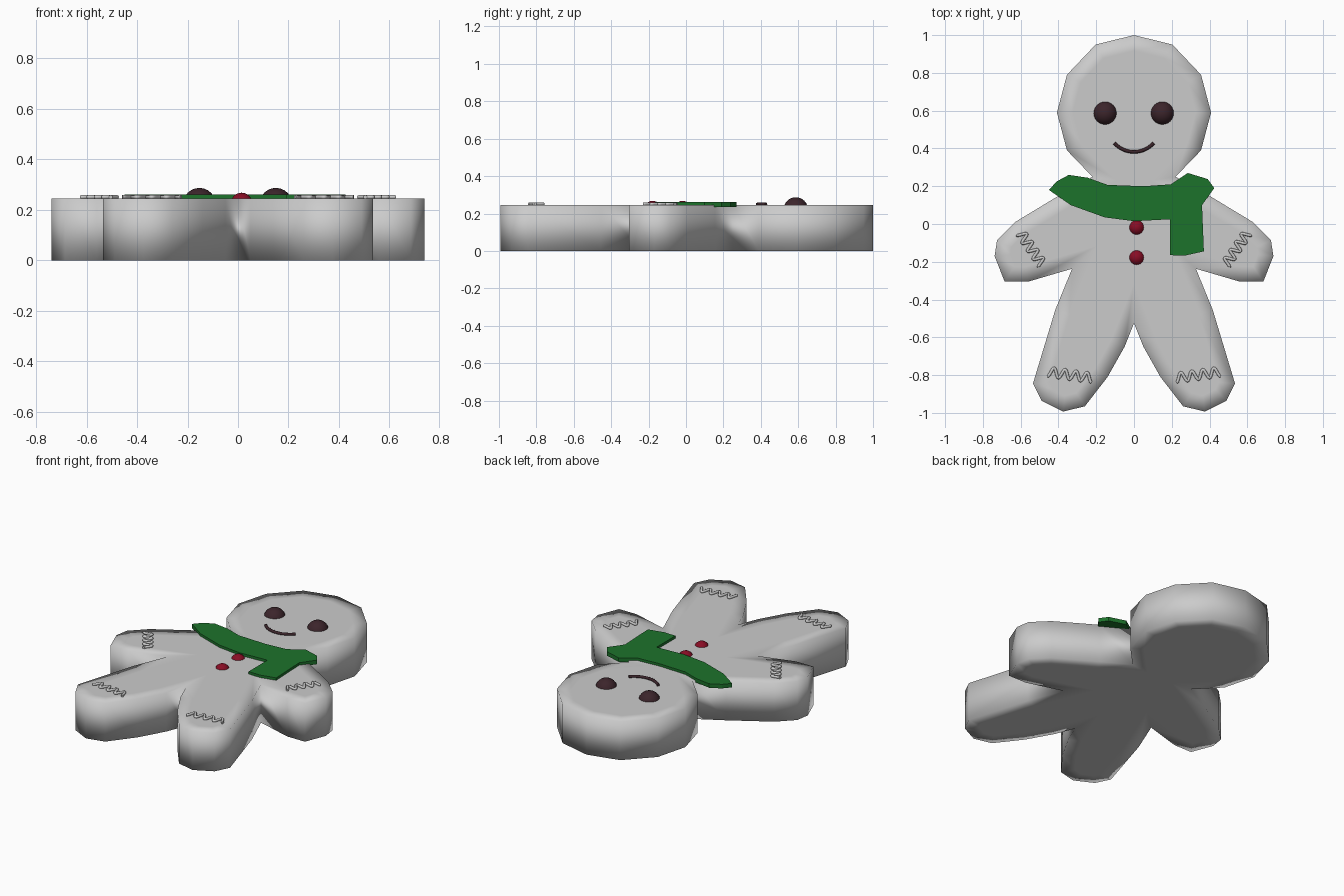
import bpy, bmesh, math
from mathutils import Vector

if "Cube" in bpy.data.objects:
    bpy.data.objects.remove(bpy.data.objects["Cube"])

TOP = 0.245


def material(name, rgb):
    m = bpy.data.materials.new(name)
    m.diffuse_color = (*rgb, 1)
    m.use_nodes = True
    m.node_tree.nodes["Principled BSDF"].inputs["Base Color"].default_value = m.diffuse_color
    return m


green = material("scarf_green", (0.012, 0.17, 0.024))
red = material("button_red", (0.25, 0.004, 0.018))
brown = material("icing_brown", (0.045, 0.018, 0.024))


def slab(name, pts, z0, z1, inset=0, smooth=False, mat=None):
    """Extrude a flat outline, optionally insetting both caps to soften shading."""
    bm = bmesh.new()
    face = bm.faces.new([bm.verts.new((x, y, z0)) for x, y in pts])
    ext = bmesh.ops.extrude_face_region(bm, geom=[face], use_keep_orig=True)
    bmesh.ops.translate(bm, vec=(0, 0, z1 - z0),
                        verts=[v for v in ext["geom"] if isinstance(v, bmesh.types.BMVert)])
    bmesh.ops.recalc_face_normals(bm, faces=bm.faces)
    if inset:
        for cap in [f for f in bm.faces if len(f.verts) > 4]:
            bmesh.ops.inset_region(bm, faces=[cap], thickness=inset, use_even_offset=True)
    for f in bm.faces:
        f.smooth = smooth
    me = bpy.data.meshes.new(name)
    bm.to_mesh(me)
    bm.free()
    ob = bpy.data.objects.new(name, me)
    bpy.context.collection.objects.link(ob)
    if mat:
        me.materials.append(mat)
    return ob


def dome(name, x, y, r, z, mat):
    bpy.ops.mesh.primitive_uv_sphere_add(segments=24, ring_count=12, radius=r, location=(x, y, z))
    ob = bpy.context.object
    ob.name = name
    bpy.ops.object.shade_smooth()
    ob.data.materials.append(mat)


def tube(name, pts, r, z, mat=None):
    cu = bpy.data.curves.new(name, "CURVE")
    cu.dimensions = "3D"
    cu.bevel_depth = r
    cu.bevel_resolution = 2
    cu.use_fill_caps = True
    sp = cu.splines.new("POLY")
    sp.points.add(len(pts) - 1)
    for p, (x, y) in zip(sp.points, pts):
        p.co = (x, y, z, 1)
    ob = bpy.data.objects.new(name, cu)
    bpy.context.collection.objects.link(ob)
    if mat:
        cu.materials.append(mat)


# cookie body: mirrored half outline
half = [(0, 1.0), (.203, .95), (.355, .79), (.408, .59), (.355, .39), (.22, .25),
        (.39, .155), (.63, .01), (.725, -.085), (.738, -.17), (.685, -.305), (.56, -.305),
        (.328, -.237), (.417, -.455), (.535, -.845), (.49, -.935), (.375, -.993),
        (.26, -.965), (.14, -.81), (.05, -.65), (0, -.525)]
outline = half + [(-x, y) for x, y in half[-2:0:-1]]
slab("cookie_body", outline, 0, TOP, inset=0.08, smooth=True)

# scarf with hanging end
scarf = [(-.45, .18), (-.41, .225), (-.345, .26), (-.245, .245), (-.14, .207), (.05, .2), (.195, .21),
         (.285, .27), (.39, .238), (.425, .19), (.36, .1), (.37, -.145), (.27, -.167),
         (.19, -.165), (.19, .025), (0, .015), (-.155, .035), (-.335, .1)]
slab("scarf", scarf, TOP - .01, TOP + .016, mat=green)

# eyes and buttons
for side, x in (("left", -.153), ("right", .15)):
    dome(side + "_eye", x, .587, .065, .222, brown)
for i, y in enumerate((-.018, -.178)):
    dome(f"button_{i + 1}", .014, y, .043, .225, red)

# smile
smile = []
for i in range(21):
    a = math.radians(-90 + 48 * (i / 10 - 1))
    smile.append((.14 * math.cos(a), .522 + .14 * math.sin(a)))
tube("smile", smile, .009, TOP + .005, brown)


# wavy icing on arms and legs
def wave(a, b, amp, cycles, n=72):
    a, b = Vector(a), Vector(b)
    d = (b - a).normalized()
    perp = Vector((-d.y, d.x))
    return [a.lerp(b, i / n) + perp * amp * math.cos(2 * math.pi * cycles * i / n) for i in range(n + 1)]


for side, s in (("left", -1), ("right", 1)):
    for part, a, b in (("arm", (.602, -.045), (.485, -.215)), ("leg", (.455, -.783), (.222, -.815))):
        pts = [(s * p.x, p.y) for p in wave(a, b, .024, 4)]
        tube(f"{side}_{part}_icing", pts, .008, TOP + .006)
